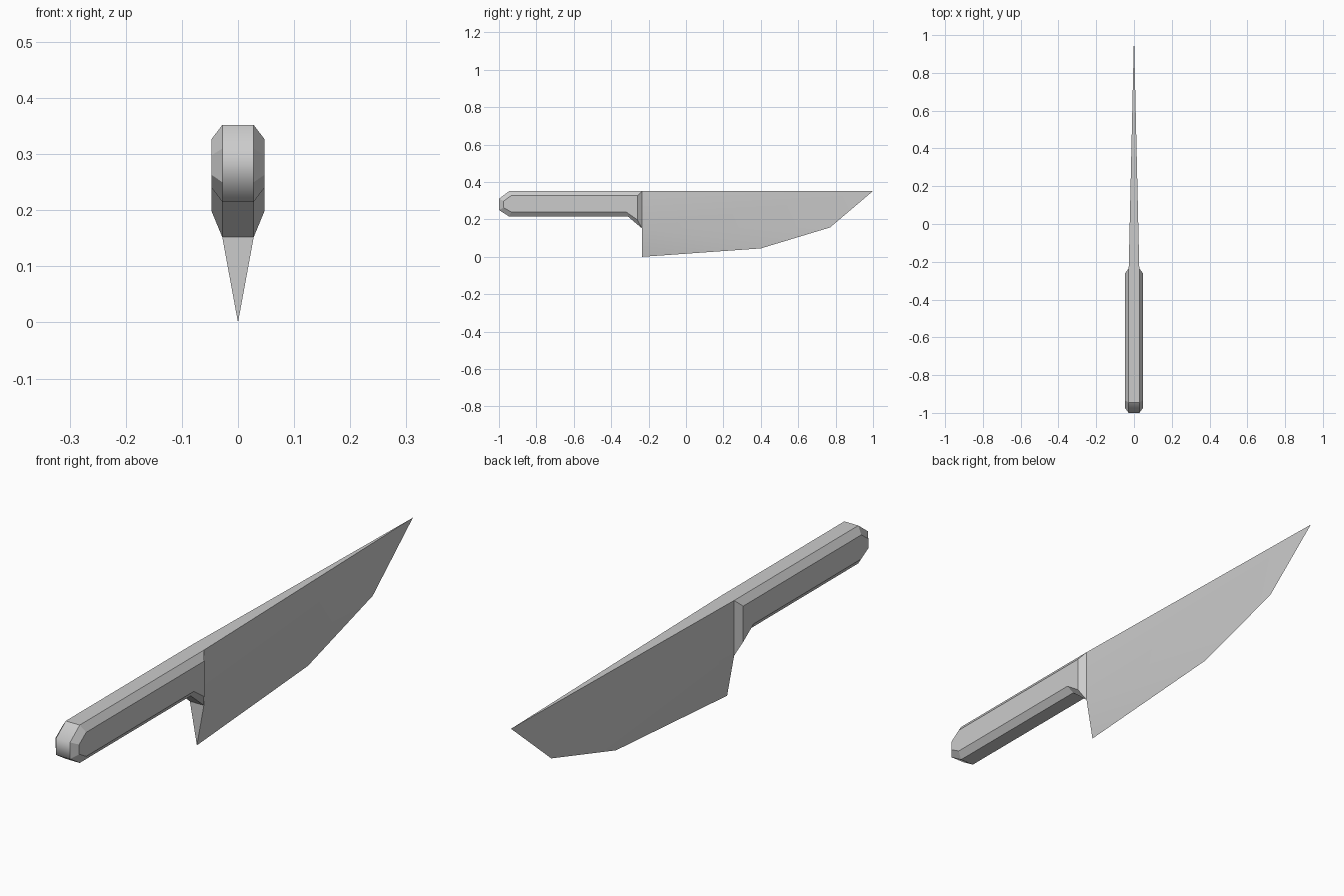
import bpy
import bmesh

default = bpy.data.objects.get("Cube")
if default:
    bpy.data.objects.remove(default, do_unlink=True)

steel = bpy.data.materials.new("light_grey")
steel.use_nodes = True
grey = (0.6, 0.6, 0.6, 1)
steel.diffuse_color = grey
steel.node_tree.nodes["Principled BSDF"].inputs["Base Color"].default_value = grey

HALF_CORE, HALF_GRIP = 0.028, 0.047
HEEL_Y, SPINE_Z, HEEL_Z = -0.235, 0.352, 0.152


def finish(bm, name, is_soft):
    """Turn a bmesh into a smooth object, keeping every edge sharp unless is_soft."""
    bmesh.ops.recalc_face_normals(bm, faces=bm.faces[:])
    for face in bm.faces:
        face.smooth = True
    for edge in bm.edges:
        edge.smooth = is_soft(edge)
    mesh = bpy.data.meshes.new(name)
    bm.to_mesh(mesh)
    bm.free()
    mesh.materials.append(steel)
    obj = bpy.data.objects.new(name, mesh)
    bpy.context.collection.objects.link(obj)
    return obj


def loop(bm, outline, x):
    return [bm.verts.new((x, y, z)) for y, z in outline]


# Handle: side outline of the core, and a smaller outline for the raised grips
core = [(HEEL_Y, SPINE_Z), (-0.945, SPINE_Z), (-1, 0.31), (-1, 0.25),
        (-0.945, 0.215), (-0.31, 0.215), (HEEL_Y, HEEL_Z)]
grip = [(-0.26, 0.327), (-0.935, 0.327), (-0.975, 0.298), (-0.975, 0.263),
        (-0.935, 0.24), (-0.32, 0.24), (-0.26, 0.198)]
bm = bmesh.new()
rings = [loop(bm, grip, -HALF_GRIP), loop(bm, core, -HALF_CORE),
         loop(bm, core, HALF_CORE), loop(bm, grip, HALF_GRIP)]
for a, b in zip(rings, rings[1:]):
    for i in range(len(core)):
        j = (i + 1) % len(core)
        bm.faces.new((a[i], a[j], b[j], b[i]))
bm.faces.new(rings[0])
bm.faces.new(rings[-1])

# Heel: tapered back of the blade, blended into the handle underside
heel_tip = bm.verts.new((0, HEEL_Y, 0))
bm.faces.new((rings[1][-1], rings[2][-1], heel_tip))


def handle_soft(edge):
    a, b = (v.co for v in edge.verts)
    across = abs(a.x + b.x) < 0.001 and abs(a.x) > 0.01
    end_corner = a.y < -0.99 and b.y < -0.99
    heel_corner = a.y > -0.25 and a.z < 0.2
    return across and (end_corner or heel_corner)


finish(bm, "handle", handle_soft)

# Blade: wedge whose two sides meet along the cutting edge and the tip
cutting_edge = [(HEEL_Y, 0), (0.40, 0.045), (0.77, 0.157), (1, SPINE_Z)]
bm = bmesh.new()
edge_verts = loop(bm, cutting_edge, 0)
spine = []
for side in (-1, 1):
    top, low = loop(bm, [(HEEL_Y, SPINE_Z), (HEEL_Y, HEEL_Z)], side * HALF_CORE)
    fan = edge_verts + [top]
    for a, b in zip(fan, fan[1:]):
        bm.faces.new((low, a, b))
    spine.append(top)
bm.faces.new((spine[0], spine[1], edge_verts[-1]))


def blade_soft(edge):
    return not all(abs(v.co.x) < 0.001 or v.co.z > 0.35 for v in edge.verts)


finish(bm, "blade", blade_soft)
